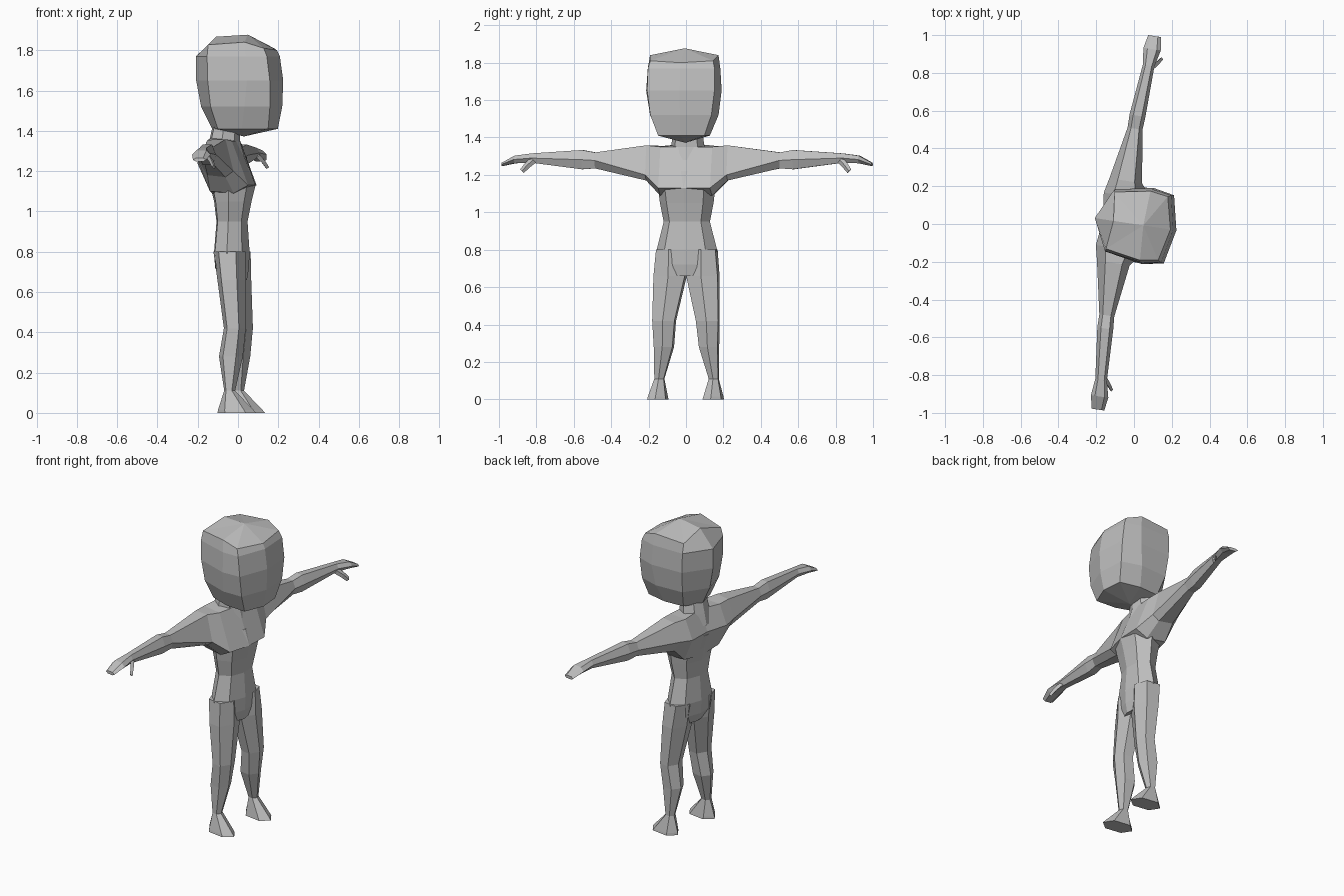
import bpy, bmesh, math

if "Cube" in bpy.data.objects:
    bpy.data.objects.remove(bpy.data.objects["Cube"])

TURN = math.radians(-8.6)   # the whole figure is turned slightly; it faces local +X

grey = bpy.data.materials.new("plain grey")
grey.diffuse_color = (0.52, 0.52, 0.52, 1)
grey.use_nodes = True
grey.node_tree.nodes["Principled BSDF"].inputs["Base Color"].default_value = grey.diffuse_color


def loft(name, rings, top=None, bottom=None):
    """Skin a list of equal-length 3D rings; ends are fans to a pole or flat caps."""
    bm = bmesh.new()
    vs = [[bm.verts.new(p) for p in r] for r in rings]
    n = len(vs[0])
    for a, b in zip(vs, vs[1:]):
        for i in range(n):
            j = (i + 1) % n
            bm.faces.new((a[i], a[j], b[j], b[i]))
    for ring, pole in ((vs[0], bottom), (vs[-1], top)):
        if pole:
            p = bm.verts.new(pole)
            # two ring edges per quad, meeting at the pole
            for i in range(1, n, 2):
                bm.faces.new((ring[i], ring[(i + 1) % n], p))
                bm.faces.new((ring[i - 1], ring[i], p))
        else:
            bm.faces.new(ring)
    bmesh.ops.recalc_face_normals(bm, faces=bm.faces)
    me = bpy.data.meshes.new(name)
    bm.to_mesh(me)
    bm.free()
    me.materials.append(grey)
    ob = bpy.data.objects.new(name, me)
    ob.rotation_euler.z = TURN
    bpy.context.collection.objects.link(ob)
    return ob


def hexagon(a0, a1, b0, b1):
    """Six-sided section: points at both ends of a, flats at both ends of b."""
    am, bm_, q = (a0 + a1) / 2, (b0 + b1) / 2, (a1 - a0) * 0.27
    return [(a1, bm_), (am + q, b1), (am - q, b1), (a0, bm_), (am - q, b0), (am + q, b0)]


def octagon(z, fm, fc, fcv, sm, sv, bc, bcv, bmid):
    """Eight-sided level section, mirrored left to right."""
    return [(fm, 0, z), (fc, fcv, z), (sm, sv, z), (bc, bcv, z), (bmid, 0, z),
            (bc, -bcv, z), (sm, -sv, z), (fc, -fcv, z)]


def trunk_ring(z, back, front, w):
    d = front - back
    return octagon(z, front, front - .12 * d, .68 * w, (front + back) / 2, w,
                   back + .12 * d, .68 * w, back)


# Head: rounded block
head = [octagon(*r) for r in (
    (1.41, .20, .17, .125, .04, .135, -.085, .11, -.13),
    (1.52, .222, .185, .165, .06, .185, -.115, .15, -.185),
    (1.65, .227, .187, .182, .075, .204, -.127, .167, -.21),
    (1.77, .21, .172, .18, .07, .196, -.13, .166, -.21),
    (1.81, .195, .155, .17, .06, .185, -.127, .152, -.11))]
for i, z in enumerate((1.80, 1.81, 1.84, 1.827, 1.867, 1.827, 1.84, 1.81)):
    head[-1][i] = head[-1][i][:2] + (z,)
loft("head", head, top=(.05, 0, 1.877), bottom=(.03, 0, 1.372))

# Neck
loft("neck", [trunk_ring(*r) for r in (
    (1.28, -.16, .03, .12), (1.35, -.145, .01, .09), (1.43, -.125, .01, .08))])

# Torso
loft("torso", [trunk_ring(*r) for r in (
    (.66, -.085, .045, .10), (.72, -.115, .055, .15), (.80, -.12, .058, .163),
    (.95, -.108, .048, .125), (1.05, -.12, .068, .145), (1.13, -.14, .088, .155),
    (1.22, -.165, .055, .15))])

# Chest and arms: one loft from hand to hand
sections = [
    (0, [(.088, 1.13), (.0, 1.35), (-.12, 1.37), (-.165, 1.24), (-.12, 1.08), (.0, 1.08)]),
    (.14, [(.072, 1.13), (-.01, 1.35), (-.13, 1.355), (-.183, 1.24), (-.12, 1.10), (.0, 1.09)]),
    (.22, [(.01, 1.20), (-.03, 1.358), (-.12, 1.355), (-.165, 1.25), (-.12, 1.18), (-.03, 1.17)]),
    (.50, hexagon(-.11, -.03, 1.235, 1.32)),
    (.57, hexagon(-.11, -.025, 1.23, 1.333)),
    (.84, hexagon(-.08, -.018, 1.265, 1.315)),
    (.93, hexagon(-.09, .003, 1.262, 1.303)),
    (1.0, hexagon(-.075, -.008, 1.247, 1.265))]
arms = [(-v, s) for v, s in reversed(sections[1:])] + sections
loft("chest_and_arms", [[(u, v, z) for u, z in s] for v, s in arms])

# Legs with feet, and thumbs, on both sides
leg = [(.80, -.11, .05, .015, .16), (.66, -.09, .053, .004, .173),
       (.42, -.053, .057, .058, .178), (.28, -.077, .043, .072, .172),
       (.11, -.047, .008, .122, .172), (.015, -.078, .10, .103, .197),
       (0, -.08, .113, .10, .2)]
for side, s in (("left", 1), ("right", -1)):
    loft(side + "_leg", [[(u, s * v, z) for u, v in hexagon(*r)] for z, *r in leg])
    loft(side + "_thumb", [
        [(u + du, s * (v + dv), z + dz) for du, dv, dz in
         ((t, 0, 0), (0, t, t), (-t, 0, 0), (0, -t, -t))]
        for u, v, z, t in ((-.03, .83, 1.28, .014), (-.005, .86, 1.25, .012),
                           (.012, .885, 1.22, .010))])
